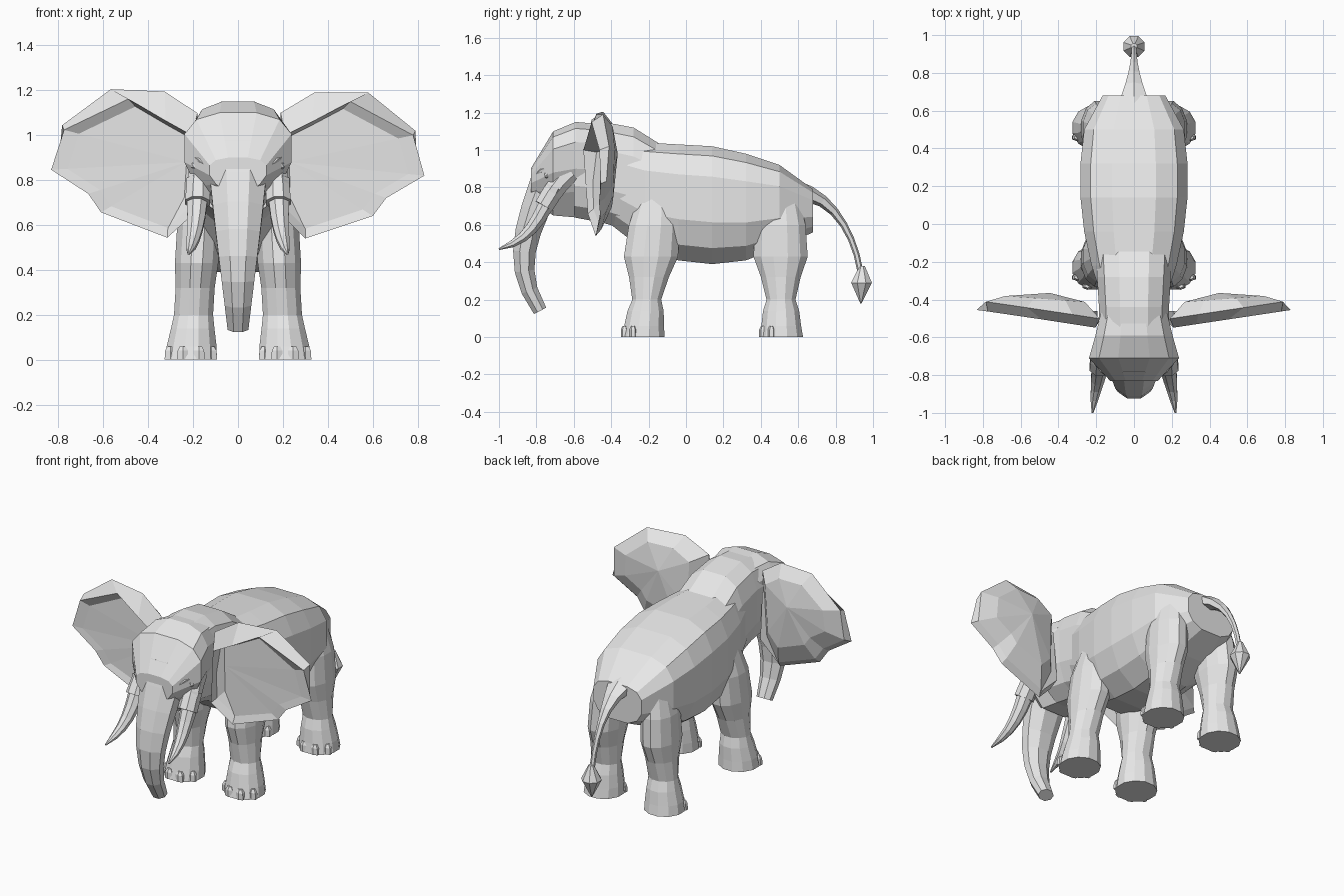
import bpy, bmesh
from math import sin, cos, pi, radians
from mathutils import Vector, Matrix
from mathutils.geometry import interpolate_bezier

cube = bpy.data.objects.get("Cube")
if cube:
    bpy.data.objects.remove(cube)

skin = bpy.data.materials.new("light grey")
skin.use_nodes = True
grey = (0.8, 0.8, 0.8, 1)
skin.diffuse_color = grey
skin.node_tree.nodes["Principled BSDF"].inputs["Base Color"].default_value = grey


def finish(name, bm):
    bmesh.ops.recalc_face_normals(bm, faces=bm.faces[:])
    mesh = bpy.data.meshes.new(name)
    bm.to_mesh(mesh)
    bm.free()
    mesh.materials.append(skin)
    obj = bpy.data.objects.new(name, mesh)
    bpy.context.collection.objects.link(obj)


def bridge(bm, ring, following):
    for i in range(len(ring)):
        bm.faces.new((ring[i - 1], ring[i], following[i], following[i - 1]))


def loft(name, rings):
    """Skin a list of point rings and cap both ends."""
    bm = bmesh.new()
    loops = [[bm.verts.new(point) for point in ring] for ring in rings]
    for ring, following in zip(loops, loops[1:]):
        bridge(bm, ring, following)
    bm.faces.new(loops[0])
    bm.faces.new(loops[-1])
    finish(name, bm)


def angles(sides):
    return [2 * pi * (k + 0.5) / sides for k in range(sides)]


def power(value, exponent):
    return abs(value) ** exponent * (1 if value > 0 else -1)


def hull(name, start, step, tops, bottoms, widths, boxy, lift, sides=12):
    """Sweep a rounded box section along y; lift raises its widest point."""
    rings = []
    for i, (top, bottom, width) in enumerate(zip(tops, bottoms, widths)):
        ring = []
        for a in angles(sides):
            across = power(sin(a), boxy)
            height = max(0, 0.5 + 0.5 * power(cos(a) / cos(pi / sides), boxy))
            z = bottom + (top - bottom) * height ** lift
            ring.append(Vector((width * across, start + step * i, z)))
        rings.append(ring)
    loft(name, rings)


def tube(name, controls, wide, deep, ease=1, sides=8, steps=8):
    """Sweep a tapering ellipse along a Bezier curve."""
    points = interpolate_bezier(*[Vector(c) for c in controls], steps)
    rings = []
    for i, point in enumerate(points):
        along = points[min(i + 1, steps - 1)] - points[max(i - 1, 0)]
        normal = along.cross(Vector((1, 0, 0))).normalized()
        side = normal.cross(along).normalized()
        fade = (1 - i / (steps - 1)) ** ease
        w = wide[1] + (wide[0] - wide[1]) * fade
        d = deep[1] + (deep[0] - deep[1]) * fade
        rings.append([point + side * w * cos(a) + normal * d * sin(a)
                      for a in angles(sides)])
    loft(name, rings)


def column(name, x, y, levels, lean=(0, 0), sides=10):
    """Stack ellipses (height, half width, half depth), leaning with height."""
    loft(name, [[Vector((x + lean[0] * z + w * cos(a), y + lean[1] * z + d * sin(a), z))
                 for a in angles(sides)] for z, w, d in levels])


# Torso from shoulders to rump
hull("body", -0.4, 0.18,
     tops=(1.06, 1.04, 1.03, 1.02, 0.98, 0.92, 0.79),
     bottoms=(0.6, 0.46, 0.41, 0.39, 0.41, 0.48, 0.56),
     widths=(0.17, 0.23, 0.27, 0.29, 0.29, 0.27, 0.17), boxy=0.68, lift=0.85)

# Neck hump, ending in a crease above the shoulders
hull("neck", -0.6, 0.16,
     tops=(1.14, 1.15, 1.12, 1.02), bottoms=(0.64, 0.61, 0.56, 0.55),
     widths=(0.19, 0.19, 0.2, 0.21), boxy=0.7, lift=0.9)

# Head, widest at the brow
hull("head", -0.47, -0.12,
     tops=(1.14, 1.15, 1.1, 0.9), bottoms=(0.64, 0.64, 0.65, 0.74),
     widths=(0.18, 0.21, 0.245, 0.13), boxy=0.8, lift=0.6)

# Curling nose
tube("nose_trunk", ((0, -0.7, 0.94), (0, -0.84, 0.6), (0, -0.95, 0.4), (0, -0.78, 0.14)),
     wide=(0.15, 0.05), deep=(0.1, 0.04))

# Tail with a pointed tuft
tube("tail", ((0, 0.58, 0.78), (0, 0.78, 0.77), (0, 0.9, 0.55), (0, 0.93, 0.36)),
     wide=(0.12, 0.015), deep=(0.06, 0.016), ease=3, sides=6)
column("tail_tuft", 0, 0.93, ((0.18, 0.004, 0.004), (0.29, 0.06, 0.06), (0.38, 0.016, 0.016)),
       lean=(0, 0.03), sides=8)

# Legs share one profile: foot, ankle, shin, knee, thigh, hip
leg_profile = ((0, 0.12, 0.12), (0.06, 0.115, 0.11), (0.14, 0.1, 0.1), (0.2, 0.09, 0.08),
               (0.32, 0.09, 0.11), (0.43, 0.1, 0.15), (0.6, 0.1, 0.14), (0.8, 0.055, 0.09))
toe_profile = ((0, 0.03, 0.02), (0.04, 0.027, 0.02), (0.06, 0.015, 0.01))


def leg(name, side, y, lean):
    x = side * 0.21
    column(name, x, y, leg_profile, lean=(side * -0.06, lean), sides=12)
    for k in range(4):
        a = radians(40 * k - 150)
        column(f"{name}_toe_{k + 1}", x + 0.105 * cos(a), y + 0.105 * sin(a),
               toe_profile, sides=6)


# Ear outline on the front, and the crest behind its upper edge
front_rim = ((0.21, 1), (0.33, 1.06), (0.5, 1.15), (0.78, 1), (0.83, 0.82),
             (0.66, 0.72), (0.6, 0.64), (0.3, 0.54), (0.18, 0.66))
crest = ((0.19, 1.1), (0.34, 1.19), (0.58, 1.19), (0.79, 1.02))


def ear(name, side, tilt):
    bm = bmesh.new()
    root = Vector((0.23, -0.46, 0.88))
    dome = Vector((0.45, -0.365, 0.98))
    front = [Vector((x, 0.15 * x - 0.58 + 0.2 * max(0, 0.8 - z), z)) for x, z in front_rim]
    # The back edge follows the crest, then tucks in behind the front edge
    back = [Vector((x, 0.15 * x - 0.53, z)) for x, z in crest]
    for point in front[len(crest):]:
        tucked = point.lerp(dome, 0.08)
        tucked.y = point.y + 0.03
        back.append(tucked)
    # The rear bulges towards the dome
    bulge = [point.lerp(dome, 0.3) for point in back]
    for point, edge in zip(bulge, back):
        point.y = edge.y + 0.65 * (dome.y - edge.y)
    # The hollow starts just inside the front edge
    hollow = [point.lerp(root, 0.12) for point in front]
    for point in hollow:
        point.y = max(point.y, root.y)
    rings = [[bm.verts.new(point) for point in ring] for ring in (hollow, front, back, bulge)]
    for ring, following in zip(rings, rings[1:]):
        bridge(bm, ring, following)
    for ring, hub in ((rings[0], root), (rings[-1], dome)):
        centre = bm.verts.new(hub)
        for i in range(len(ring)):
            bm.faces.new((ring[i - 1], ring[i], centre))
    bmesh.ops.rotate(bm, verts=bm.verts[:], cent=root,
                     matrix=Matrix.Rotation(radians(-tilt), 3, "Y"))
    bmesh.ops.scale(bm, verts=bm.verts[:], vec=(side, 1, 1))
    finish(name, bm)


# Paired parts; the right ear is held slightly higher
for label, side, tilt in (("left", 1, 0), ("right", -1, 2.5)):
    ear(f"{label}_ear", side, tilt)
    leg(f"{label}_front_leg", side, -0.23, 0.1)
    leg(f"{label}_hind_leg", side, 0.51, -0.01)

    # Tusk growing out of a skin sleeve
    tube(f"{label}_tusk_sleeve",
         ((side * 0.16, -0.62, 0.88), (side * 0.17, -0.68, 0.83),
          (side * 0.18, -0.72, 0.77), (side * 0.18, -0.76, 0.7)),
         wide=(0.05, 0.06), deep=(0.06, 0.055), steps=4)
    tube(f"{label}_tusk",
         ((side * 0.18, -0.7, 0.8), (side * 0.18, -0.8, 0.6),
          (side * 0.2, -0.84, 0.52), (side * 0.22, -1, 0.47)),
         wide=(0.054, 0.005), deep=(0.05, 0.005), ease=0.6, steps=7)

    # Eye under a brow fold
    bm = bmesh.new()
    bmesh.ops.create_icosphere(bm, subdivisions=1, radius=0.022,
                               matrix=Matrix.Translation((side * 0.19, -0.74, 0.865)))
    finish(f"{label}_eye", bm)
    tube(f"{label}_brow",
         ((side * 0.13, -0.8, 0.86), (side * 0.17, -0.78, 0.9),
          (side * 0.2, -0.74, 0.91), (side * 0.21, -0.68, 0.9)),
         wide=(0.016, 0.016), deep=(0.014, 0.012), sides=6, steps=4)
